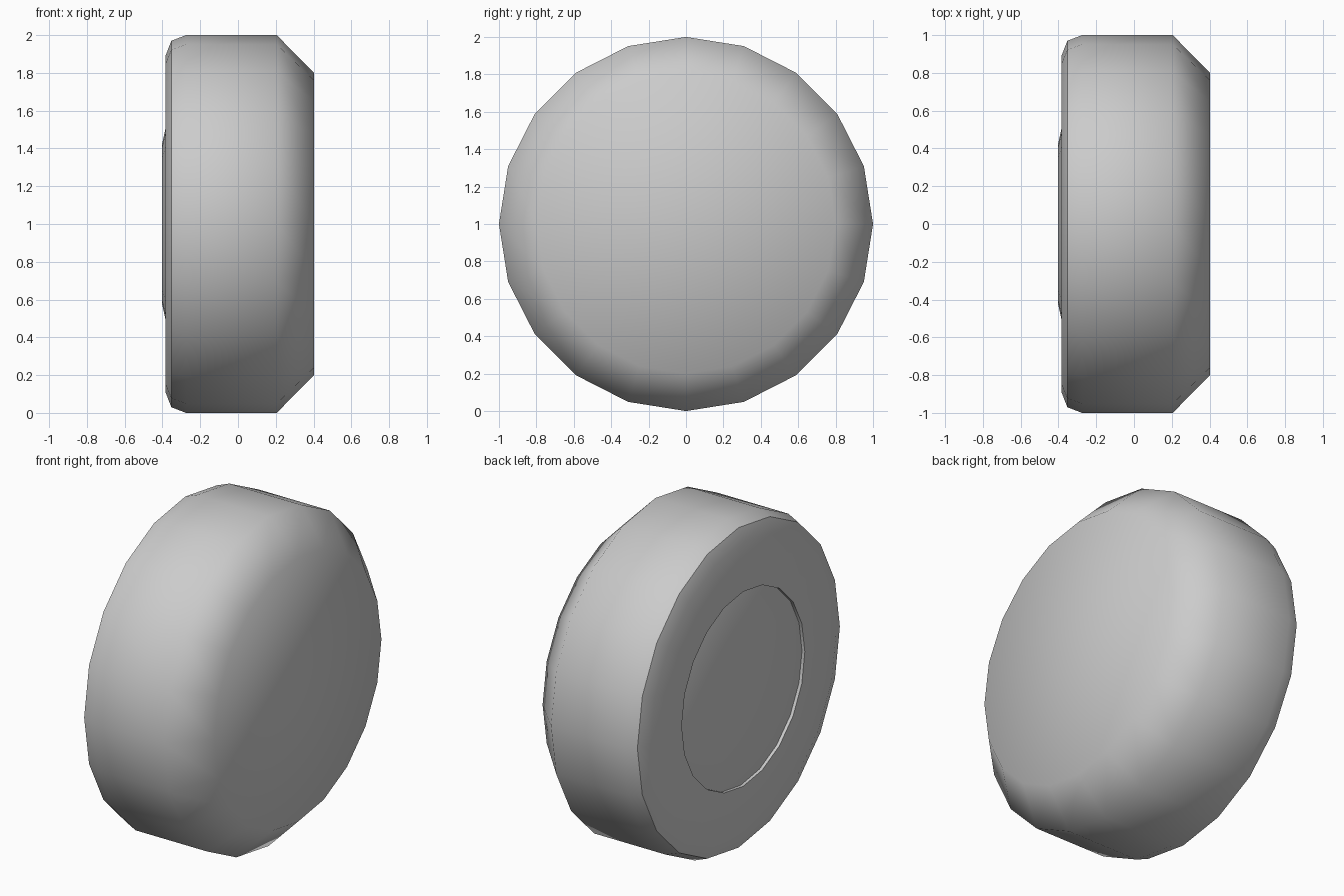
import bpy, bmesh, math

if "Cube" in bpy.data.objects:
    bpy.data.objects.remove(bpy.data.objects["Cube"])

SIDES = 20


def lathe(name, profile, sharp_rings=(), cap_start=False, cap_end=False):
    """Revolve (x, radius) points round the x axis at height 1."""
    bm = bmesh.new()
    rings = []
    for x, r in profile:
        ring = []
        for i in range(SIDES):
            a = 2 * math.pi * i / SIDES
            ring.append(bm.verts.new((x, r * math.sin(a), 1 + r * math.cos(a))))
        rings.append(ring)
    for a, b in zip(rings, rings[1:]):
        for i in range(SIDES):
            j = (i + 1) % SIDES
            bm.faces.new((a[i], a[j], b[j], b[i]))
    if cap_start:
        bm.faces.new(rings[0])
    if cap_end:
        bm.faces.new(rings[-1])
    bmesh.ops.recalc_face_normals(bm, faces=bm.faces[:])
    # the outward direction of the tread decides the orientation
    tread = max(bm.faces, key=lambda f: abs(f.calc_center_median().x)
                if cap_start or cap_end else 0)
    if tread.normal.x * tread.calc_center_median().x < 0:
        bmesh.ops.reverse_faces(bm, faces=bm.faces[:])
    for f in bm.faces:
        f.smooth = True
    for k in sharp_rings:
        for i in range(SIDES):
            edge = bm.edges.get((rings[k][i], rings[k][(i + 1) % SIDES]))
            edge.smooth = False
    mesh = bpy.data.meshes.new(name)
    bm.to_mesh(mesh)
    bm.free()
    obj = bpy.data.objects.new(name, mesh)
    bpy.context.collection.objects.link(obj)
    return obj


# Wheel: chamfered closed side, tread, rounded shoulder, flat side face,
# shallow recess wall and the raised hub disc
lathe("wheel",
      [(0.402, 0.80), (0.205, 1.0), (-0.275, 1.0), (-0.353, 0.97),
       (-0.384, 0.89), (-0.384, 0.59), (-0.365, 0.59), (-0.403, 0.42)],
      sharp_rings=(3, 5, 6), cap_start=True, cap_end=True)
